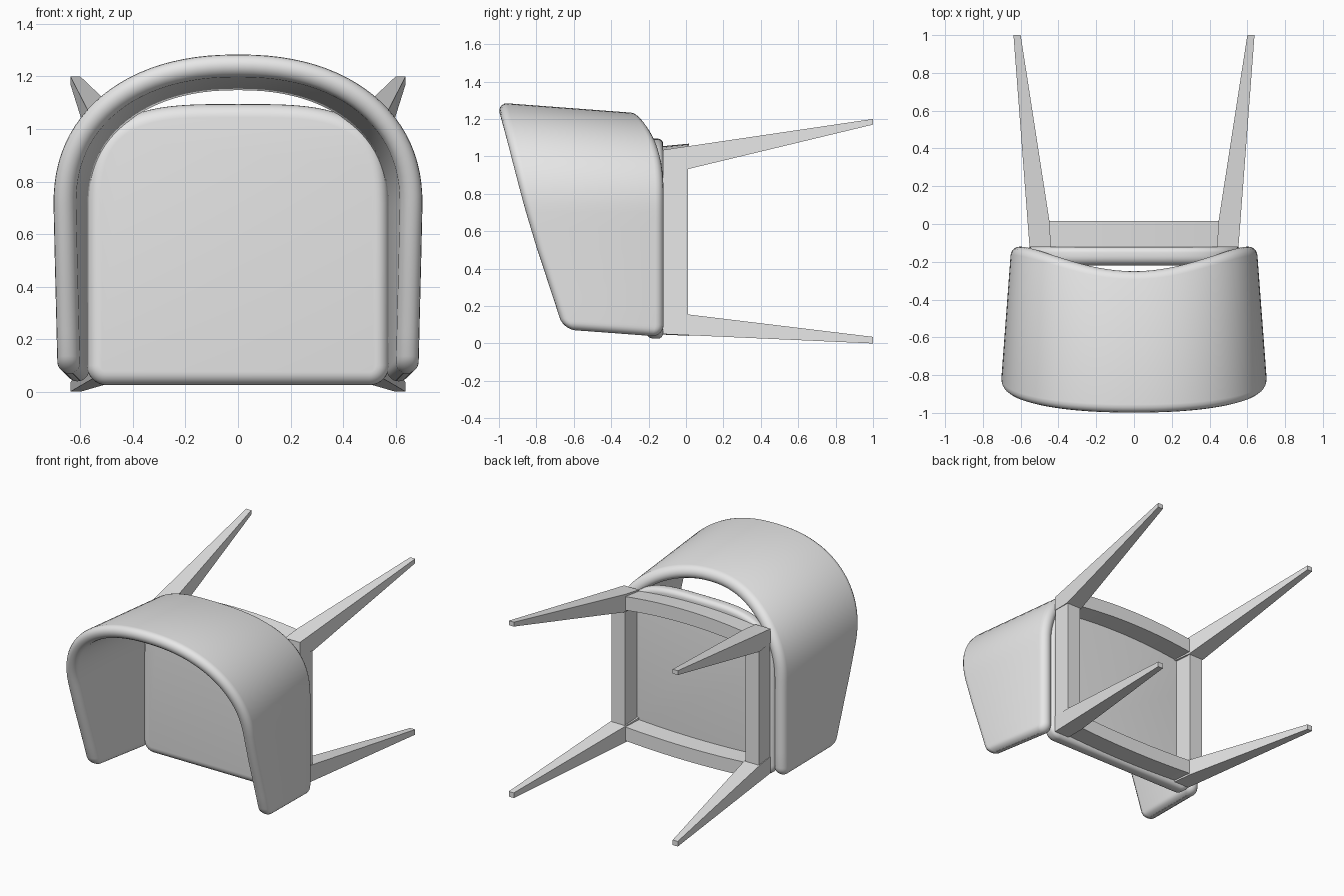
import bpy
import bmesh
import math
from mathutils import Vector

if "Cube" in bpy.data.objects:
    bpy.data.objects.remove(bpy.data.objects["Cube"], do_unlink=True)

grey = bpy.data.materials.new("plain_grey")
grey.use_nodes = True
grey.diffuse_color = (0.8, 0.8, 0.8, 1)
grey.node_tree.nodes["Principled BSDF"].inputs["Base Color"].default_value = (0.8, 0.8, 0.8, 1)


def loft(name, rings, smooth=False):
    """Skin closed rings of equal length and cap both ends."""
    bm = bmesh.new()
    loops = [[bm.verts.new(p) for p in ring] for ring in rings]
    count = len(loops[0])
    for a, b in zip(loops, loops[1:]):
        for i in range(count):
            j = (i + 1) % count
            bm.faces.new((a[i], a[j], b[j], b[i]))
    bm.faces.new(loops[0])
    bm.faces.new(loops[-1])
    bmesh.ops.recalc_face_normals(bm, faces=bm.faces)
    mesh = bpy.data.meshes.new(name)
    bm.to_mesh(mesh)
    bm.free()
    mesh.materials.append(grey)
    obj = bpy.data.objects.new(name, mesh)
    bpy.context.collection.objects.link(obj)
    if smooth:
        bpy.ops.object.select_all(action="DESELECT")
        obj.select_set(True)
        bpy.context.view_layer.objects.active = obj
        bpy.ops.object.shade_smooth_by_angle(angle=math.radians(40))
    return obj


def arch(a, b, base, n, steps):
    """Superelliptic arch from +x to -x as (point, outward normal) pairs."""
    out = []
    for i in range(steps + 1):
        t = math.pi * i / steps
        c, s = math.cos(t), max(math.sin(t), 0)
        x = math.copysign(abs(c) ** (2 / n), c)
        z = s ** (2 / n)
        nx = math.copysign(abs(x) ** (n - 1), x) / a
        nz = z ** (n - 1) / b
        out.append((Vector((a * x, 0, base + b * z)), Vector((nx, 0, nz)).normalized()))
    return out


# Wraparound back and arms: a rounded slab section swept along a U path
HALF, LOW, END, CORNER = 0.043, -0.12, 0.035, 0.065
side = []
for i in range(9):
    t = math.pi / 2 * i / 8
    side.append((END + CORNER * (1 - math.cos(t)), CORNER * (1 - math.sin(t))))
side += [(z, 0) for z in (0.2, 0.35, 0.5, 0.62)]
stations = [(Vector((0.65, 0, z)), Vector((1, 0, 0)), inset) for z, inset in side]
stations += [(p, n, 0) for p, n in arch(0.65, 0.521, 0.70, 2.25, 48)]
stations += [(Vector((-0.65, 0, z)), Vector((-1, 0, 0)), inset) for z, inset in reversed(side)]

rings = []
for p, n, inset in stations:
    mid = p - n * HALF
    lift = max(0, 1 - (mid.x / 0.6) ** 2) ** 1.5 if p.z > 0.7 else 0
    low = LOW - 0.13 * lift - inset
    rim = -0.645 - 0.30 * mid.z + inset
    reach = min(1, (p.z - END) / HALF)
    h = HALF * max(0.3, math.sqrt(max(0, 1 - (1 - reach) ** 2)))
    ring = []
    for end, start, r in ((low, 0, -h), (rim, math.pi, -h)):
        centre = end - h if start == 0 else end + h
        for k in range(9):
            t = start + math.pi * k / 8
            y = centre + h * math.sin(t)
            q = mid + n * (h * math.cos(t) + 0.075 * (LOW - y))
            q.y = y
            # the front ends lean back towards the rim
            q.z += 0.08 * (LOW - y) * max(0, 1 - p.z / 0.5)
            ring.append(q)
    rings.append(ring)
loft("wraparound_back", rings, True)

# Seat cushion: arched rear, small front corners, rounded edges
outline = arch(0.575, 0.475, 0.62, 3.5, 48)
R, FRONT = 0.075, 0.025
for sx, first in ((-1, math.pi), (1, 1.5 * math.pi)):
    for k in range(9):
        t = first + math.pi / 2 * k / 8
        n = Vector((math.cos(t), 0, math.sin(t)))
        outline.append((Vector((sx * (0.575 - R), 0, FRONT + R)) + n * R, n))
rings = []
profile = [(-0.122, 0.03, 1, 0), (-0.22, 0.05, 0, 1)]
for y, r, first, last in profile:
    for k in range(7):
        t = math.pi / 2 * k / 6
        if first:
            inset, depth = r * (1 - math.sin(t)), y - r * (1 - math.cos(t))
        else:
            inset, depth = r * (1 - math.cos(t)), y + r * (1 - math.sin(t))
        rings.append([p - n * inset + Vector((0, depth, 0)) for p, n in outline])
loft("seat_cushion", rings, True)


# Legs: square block at the seat, tapering and splaying to the foot
def leg(name, sx, sections):
    rings = []
    for y, x0, x1, z0, z1 in sections:
        rings.append([(sx * x, y, z) for x, z in ((x0, z0), (x1, z0), (x1, z1), (x0, z1))])
    loft(name, rings)


for label, sx in (("left", 1), ("right", -1)):
    leg("front_leg_" + label, sx, [(-0.122, 0.44, 0.553, 0.05, 0.163),
                                   (0.01, 0.447, 0.563, 0.044, 0.155),
                                   (1, 0.60, 0.638, 0.0, 0.035)])
    leg("back_leg_" + label, sx, [(-0.122, 0.44, 0.553, 0.94, 1.035),
                                  (0.01, 0.447, 0.563, 0.932, 1.054),
                                  (1, 0.60, 0.638, 1.17, 1.2)])
    # Side rails between the leg blocks
    leg("side_rail_" + label, sx, [(-0.122, 0.455, 0.55, 0.15, 0.95),
                                   (0.01, 0.455, 0.557, 0.15, 0.95)])


# Front and back rails, bowed outwards
def bowed_rail(name, inner, outer, bow, flare):
    xs = [0.455 * (i / 8 - 1) for i in range(17)]
    rings = []
    for y, extra in ((-0.122, 0), (0.015, flare)):
        edge = [(x, y, outer + extra + bow * (1 - (x / 0.455) ** 2)) for x in xs]
        back = [(x, y, inner + bow * (1 - (x / 0.455) ** 2)) for x in reversed(xs)]
        rings.append(edge + back)
    loft(name, rings, True)


bowed_rail("back_rail", 0.945, 1.025, 0.03, 0.013)
bowed_rail("front_rail", 0.15, 0.062, -0.015, -0.006)
